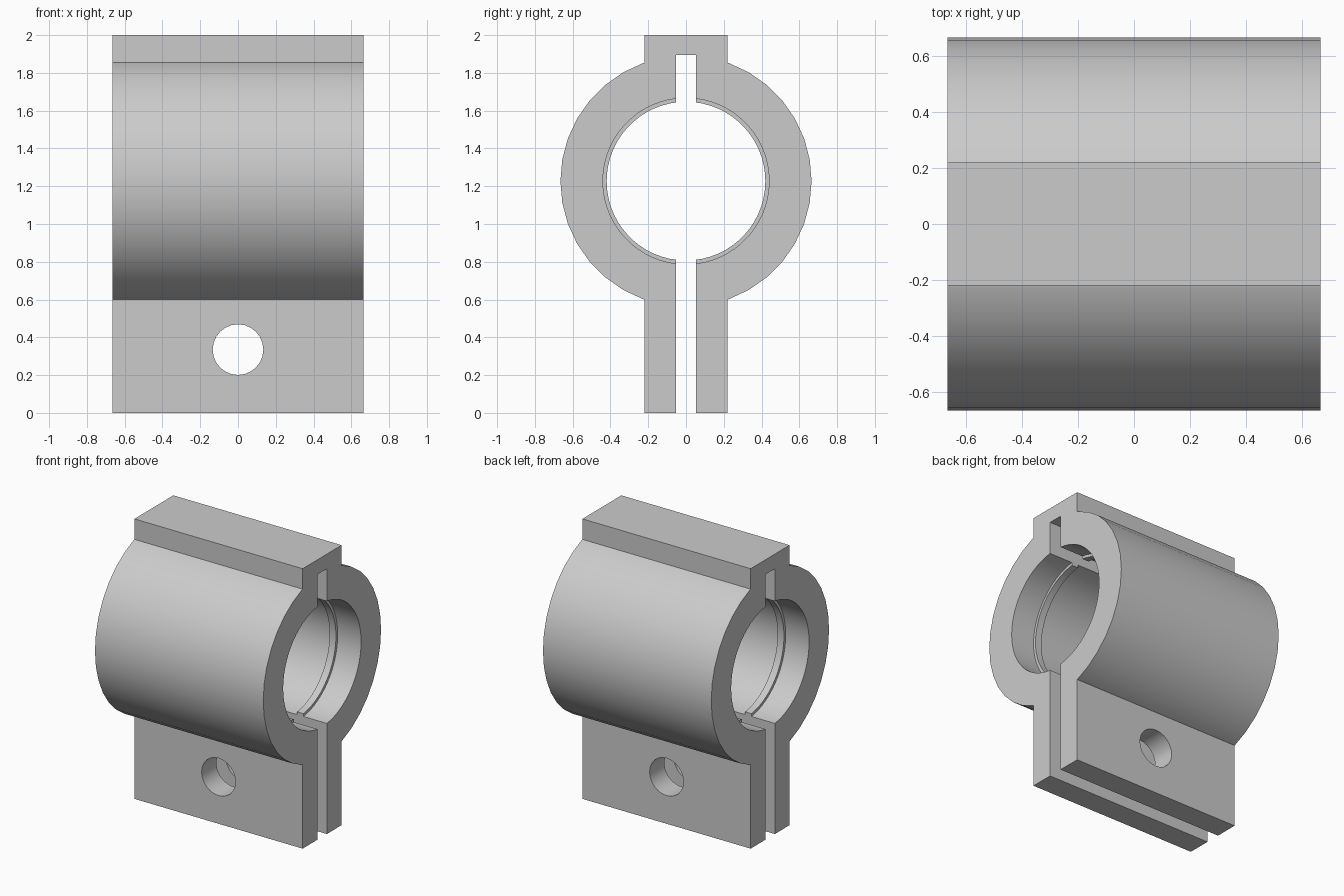
import bpy, bmesh, math
from mathutils import Matrix, Vector

cube = bpy.data.objects.get("Cube")
if cube:
    bpy.data.objects.remove(cube, do_unlink=True)

HALF = 0.665      # half length, also the barrel radius
AXIS_Z = 1.227    # height of the bore axis
TAB = 0.22        # half width of the jaws and top rib
GAP = 0.053       # half width of the slot
BORE, RIDGE = 0.44, 0.42

grey = bpy.data.materials.new("light_grey")
grey.use_nodes = True
grey.diffuse_color = (0.6, 0.6, 0.6, 1)
grey.node_tree.nodes["Principled BSDF"].inputs["Base Color"].default_value = (0.6, 0.6, 0.6, 1)


def finish(name, bm):
    bmesh.ops.recalc_face_normals(bm, faces=bm.faces)
    mesh = bpy.data.meshes.new(name)
    bm.to_mesh(mesh)
    bm.free()
    mesh.materials.append(grey)
    ob = bpy.data.objects.new(name, mesh)
    bpy.context.collection.objects.link(ob)
    return ob


def box(name, low, high):
    bm = bmesh.new()
    low, high = Vector(low), Vector(high)
    bmesh.ops.create_cube(bm, size=1, matrix=Matrix.Translation((low + high) / 2)
                          @ Matrix.Diagonal((*(high - low), 1)))
    return finish(name, bm)


def turned(name, profile, sides):
    """Closed solid turned about the bore axis from (x, radius) points."""
    bm = bmesh.new()
    rings = []
    for x, r in profile:
        angles = [math.tau * i / sides for i in range(sides)]
        rings.append([bm.verts.new((x, r * math.cos(a), AXIS_Z + r * math.sin(a)))
                      for a in angles])
    for a, b in zip(rings, rings[1:]):
        for i in range(sides):
            j = (i + 1) % sides
            bm.faces.new((a[i], a[j], b[j], b[i]))
    bm.faces.new(rings[0])
    bm.faces.new(rings[-1])
    return finish(name, bm)


def combine(target, tool, operation):
    mod = target.modifiers.new(tool.name, 'BOOLEAN')
    mod.operation, mod.object, mod.solver = operation, tool, 'EXACT'
    bpy.context.view_layer.objects.active = target
    bpy.ops.object.modifier_apply(modifier=mod.name)
    bpy.data.objects.remove(tool, do_unlink=True)


# Barrel joined with the jaws and top rib
clamp = turned("split_clamp", [(-HALF, HALF), (HALF, HALF)], 36)
combine(clamp, box("jaws_and_rib", (-HALF, -TAB, 0), (HALF, TAB, 2)), 'UNION')

# Bore, leaving a thin retaining ridge near each end
inner, outer = 0.43, 0.48
half_bore = [(inner, BORE), (inner, RIDGE), (outer, RIDGE), (outer, BORE), (0.8, BORE)]
bore = [(-x, r) for x, r in reversed(half_bore)] + half_bore
combine(clamp, turned("bore_cutter", bore, 60), 'DIFFERENCE')

# Slot through the jaws, closed under the top rib
combine(clamp, box("slot_cutter", (-1, -GAP, -0.2), (1, GAP, 1.895)), 'DIFFERENCE')

# Bolt hole through both jaws
bm = bmesh.new()
bmesh.ops.create_cone(bm, cap_ends=True, segments=24, radius1=0.134, radius2=0.134, depth=1,
                      matrix=Matrix.Translation((0, 0, 0.335)) @ Matrix.Rotation(math.pi / 2, 4, 'X'))
combine(clamp, finish("bolt_hole_cutter", bm), 'DIFFERENCE')

# Smooth curved walls, crisp edges
bpy.ops.object.select_all(action='DESELECT')
clamp.select_set(True)
bpy.context.view_layer.objects.active = clamp
bpy.ops.object.shade_smooth_by_angle(angle=math.radians(30))
